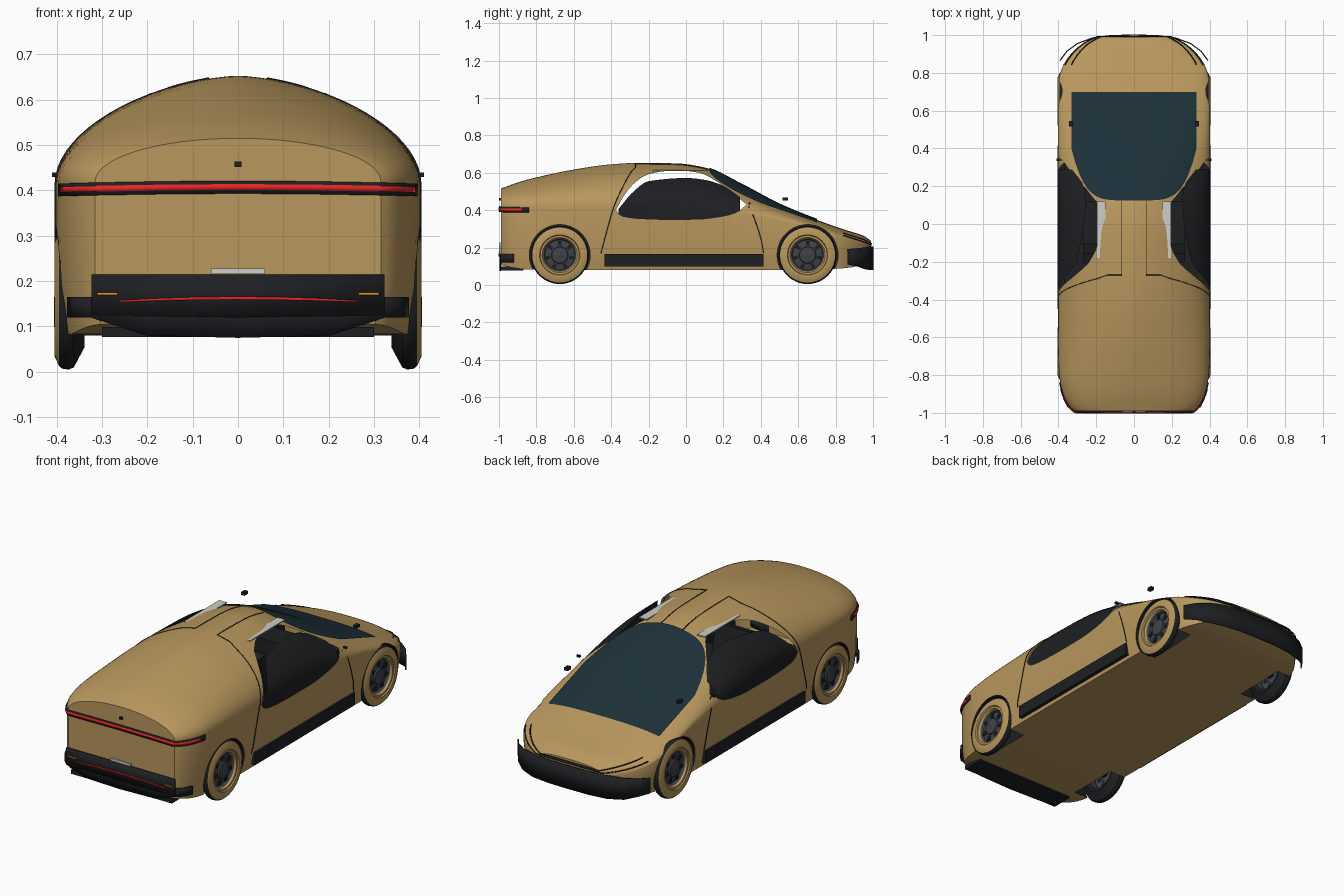
import bpy, bmesh, math

if "Cube" in bpy.data.objects:
    bpy.data.objects.remove(bpy.data.objects["Cube"])

def mat(name, r, g, b):
    m = bpy.data.materials.new(name)
    m.diffuse_color = (r, g, b, 1)
    m.use_nodes = True
    m.node_tree.nodes["Principled BSDF"].inputs["Base Color"].default_value = m.diffuse_color
    return m

GOLD = mat("gold_paint", .48, .31, .11)
DARK = mat("black_trim", .013, .014, .016)
GLASS = mat("windscreen_tint", .012, .03, .04)
RED = mat("red_light", .8, .02, .02)
AMBER = mat("amber_light", .8, .3, .02)
PALE = mat("pale_trim", .62, .62, .57)
RIM = mat("rim_grey", .05, .055, .065)

# Hull tables: y -> value
TOP = [(-.99, .515), (-.9, .548), (-.8, .575), (-.6, .617), (-.4, .645), (-.25, .653), (-.05, .65),
       (.1, .628), (.3, .535), (.5, .43), (.7, .348), (.85, .295), (.95, .263), (.99, .235)]
WID = [(-.99, .315), (-.97, .338), (-.9, .375), (-.8, .396), (-.65, .402), (.65, .402), (.76, .398),
       (.83, .38), (.9, .335), (.96, .265), (.99, .2)]
SHO = [(-.99, .42), (-.6, .415), (0, .40), (.3, .375), (.5, .345), (.65, .31), (.85, .245), (.99, .2)]
POW = [(-.99, 2), (-.6, 1.7), (-.2, 1.6), (.1, 1.6), (.3, 1.9), (.7, 2.8), (.99, 2.5)]
BOT = [(-.99, .105), (-.85, .083), (-.6, .08), (.6, .08), (.85, .09), (.99, .12)]

def val(t, y):
    """Smooth (cubic Hermite) table lookup."""
    y = min(max(y, t[0][0]), t[-1][0])
    i = next(k for k in range(len(t) - 1) if y <= t[k + 1][0])
    slope = lambda a, b: (t[b][1] - t[a][1]) / (t[b][0] - t[a][0])
    def tan(k):
        if k in (0, len(t) - 1):
            return slope(max(k - 1, 0), min(k + 1, len(t) - 1))
        a, b = slope(k - 1, k), slope(k, k + 1)
        return 0 if a * b <= 0 else 2 * a * b / (a + b)
    h = t[i + 1][0] - t[i][0]
    s = (y - t[i][0]) / h
    return ((2*s**3 - 3*s*s + 1) * t[i][1] + (s**3 - 2*s*s + s) * h * tan(i)
            + (3*s*s - 2*s**3) * t[i + 1][1] + (s**3 - s*s) * h * tan(i + 1))

def side_x(y, z):
    zs = val(SHO, y)
    if z <= zs:
        return val(WID, y) * (1 - .05 * max(0, (.2 - z) / .12))
    u = min(1, (z - zs) / (val(TOP, y) - zs))
    return val(WID, y) * (1 - u * u) ** (1 / val(POW, y))

def top_z(x, y):
    zs, s = val(SHO, y), min(1, abs(x) / val(WID, y))
    return zs + (val(TOP, y) - zs) * (1 - s ** val(POW, y)) ** .5

def make(name, verts, faces, mats, idx=0, angle=35):
    me = bpy.data.meshes.new(name)
    bm = bmesh.new()
    vs = [bm.verts.new(v) for v in verts]
    for f in faces:
        bm.faces.new([vs[i] for i in f]).material_index = idx
    bmesh.ops.recalc_face_normals(bm, faces=bm.faces)
    bm.to_mesh(me)
    bm.free()
    ob = bpy.data.objects.new(name, me)
    bpy.context.collection.objects.link(ob)
    for m in mats:
        me.materials.append(m)
    smooth(ob, angle)
    return ob

def smooth(ob, angle=35):
    bpy.ops.object.select_all(action='DESELECT')
    bpy.context.view_layer.objects.active = ob
    ob.select_set(True)
    bpy.ops.object.shade_smooth_by_angle(angle=math.radians(angle))

def grid(name, rows, m, close=False):
    n = len(rows[0])
    fs = [(r*n + c, r*n + (c+1) % n, ((r+1) % len(rows))*n + (c+1) % n, ((r+1) % len(rows))*n + c)
          for r in range(len(rows) - (not close)) for c in range(n - 1)]
    return make(name, [p for r in rows for p in r], fs, [m])

def box(name, c, s, m, rot=0):
    vs = [(x*s[0]/2, y*s[1]/2, z*s[2]/2) for x in (-1, 1) for y in (-1, 1) for z in (-1, 1)]
    ob = make(name, vs, [(0, 1, 3, 2), (4, 5, 7, 6), (0, 1, 5, 4), (2, 3, 7, 6), (0, 2, 6, 4), (1, 3, 7, 5)], [m])
    ob.location, ob.rotation_euler.x = c, rot
    return ob

def tube(name, pts, m=DARK, r=.0022):
    cu = bpy.data.curves.new(name, 'CURVE')
    cu.dimensions, cu.bevel_depth, cu.bevel_resolution = '3D', r, 1
    sp = cu.splines.new('POLY')
    sp.points.add(len(pts) - 1)
    for p, q in zip(sp.points, pts):
        p.co = (*q, 1)
    cu.materials.append(m)
    bpy.context.collection.objects.link(bpy.data.objects.new(name, cu))

def band(name, path, m, thick=.006):
    """Upright strip through (x, y, z_low, z_high) stations, mirrored about x."""
    path = [(-x, y, a, b) for x, y, a, b in reversed(path) if x > 0] + path
    ob = grid(name, [[(x, y, a), (x, y, b)] for x, y, a, b in path], m)
    ob.modifiers.new("thickness", 'SOLIDIFY').thickness = thick
    ob.modifiers["thickness"].offset = 0

def prism(name, yz, x0, x1, mats, idx):
    n = len(yz)
    fs = [tuple(range(n)), tuple(range(n, 2*n))] + [(i, (i+1) % n, n + (i+1) % n, n + i) for i in range(n)]
    ob = make(name, [(x, y, z) for x in (x0, x1) for y, z in yz], fs, mats, idx)
    ob.hide_render = True
    return ob

# Body shell lofted along y
N = 16
ys = [-.99, -.98, -.97, -.95] + [-.92 + .03 * i for i in range(62)] + [.935, .955, .975, .99]
verts = []
for y in ys:
    zb, zs, t = val(BOT, y), val(SHO, y), val(TOP, y)
    zz = [zb, zb + .03, zb + .3*(zs - zb), zb + .65*(zs - zb)] + [zs + (t - zs)*math.sin(k/N*math.pi/2) for k in range(N)]
    half = [(side_x(y, z), z) for z in zz]
    verts += [(x, y, z) for x, z in half] + [(0, y, t)] + [(-x, y, z) for x, z in reversed(half)]
n = len(verts) // len(ys)
faces = [(r*n + c, r*n + (c+1) % n, (r+1)*n + (c+1) % n, (r+1)*n + c) for r in range(len(ys) - 1) for c in range(n)]
faces += [tuple(range(n)), tuple(range(len(verts) - n, len(verts)))]
slots = [GOLD, DARK, PALE]
body = make("body_shell", verts, faces, slots)

# Wheel wells stay dark; window cut walls are removed to leave a thin shell
WHEELS = (-.675, .65)
cutters = [prism("wheel_cutter", [(wy + .163*math.cos(a*math.pi/24), .16 + .163*math.sin(a*math.pi/24)) for a in range(48)],
                 s*.29, s*.6, slots, 1) for wy in WHEELS for s in (1, -1)]
LOWER = [(-.375, .40), (-.35, .372), (-.25, .357), (-.1, .352), (.05, .353), (.2, .37), (.28, .395), (.325, .43)]
UPPER = [(-.375, .40), (-.33, .48), (-.27, .55), (-.2, .592), (-.1, .609), (0, .609), (.08, .597), (.17, .55), (.25, .49), (.325, .43)]
span = [-.375 + .7 * i / 40 for i in range(41)]
cutters.append(prism("window_cutter", [(y, val(LOWER, y)) for y in span] + [(y, val(UPPER, y)) for y in span[-2:0:-1]], -.6, .6, slots, 2))
bpy.context.view_layer.objects.active = body
for c in cutters:
    md = body.modifiers.new("cut", 'BOOLEAN')
    md.operation, md.solver, md.object = 'DIFFERENCE', 'EXACT', c
    bpy.ops.object.modifier_apply(modifier=md.name)
    bpy.data.objects.remove(c)
    bpy.context.view_layer.objects.active = body
bm = bmesh.new()
bm.from_mesh(body.data)
bmesh.ops.delete(bm, geom=[f for f in bm.faces if f.material_index == 2], context='FACES')
bm.to_mesh(body.data)
bm.free()
smooth(body)

# Windscreen
rows = []
for i in range(33):
    x = -.33 + .66 * i / 32
    y0 = .125 + .27 * abs(x / .33) ** 5
    rows.append([(x, y0 + (.7 - y0)*j/20, top_z(x, y0 + (.7 - y0)*j/20) + .006) for j in range(21)])
grid("windscreen", rows, GLASS)

# Paired side parts
GTOP = [(-.362, .405), (-.28, .50), (-.2, .555), (0, .572), (.1, .562), (.2, .53), (.288, .47)]
for s, side in ((1, "right"), (-1, "left")):
    rows = []
    for i in range(29):
        y = -.362 + .65 * i / 28
        a, b = val(LOWER, y) - .004, val(GTOP, y)
        rows.append([(s*(side_x(y, a + (b-a)*j/12) + .001), y, a + (b-a)*j/12) for j in range(13)])
    grid(side + "_window", rows, DARK)
    box(side + "_sill", (s*.388, -.01, .132), (.035, .85, .066), DARK)
    box(side + "_mirror", (s*.333, .53, .46), (.02, .03, .016), DARK)
    box(side + "_window_tip", (s*.4, .34, .435), (.02, .012, .01), DARK)
    box(side + "_roof_trim", (s*.173, -.03, .612), (.045, .3, .006), PALE)
    box(side + "_seat_cushion", (s*.17, 0, .33), (.2, .24, .06), DARK)
    box(side + "_seat_back", (s*.17, -.15, .43), (.2, .05, .24), DARK, .25)
    box(side + "_amber_light", (s*.288, -1, .172), (.045, .006, .005), AMBER)
    rear = [(-.455, .17), (-.42, .3), (-.385, .42), (-.35, .5), (-.32, .56), (-.29, .61)]
    fine = [rear[0][0] + .165*i/20 for i in range(21)]
    pts = [(s*(side_x(y, val(rear, y)) + .001), y, val(rear, y)) for y in fine]
    pts += [(s*x, -.27, top_z(x, -.27) + .001) for x in (.14, .1, .065)]
    pts += [(s*.065, y, top_z(.065, y) + .001) for y in (-.2, -.1, 0, .06, .12)]
    tube(side + "_door_seam", pts)
    tube(side + "_front_door_seam", [(s*(side_x(y, z) + .001), y, z) for y, z in
         [(.415, .17), (.405, .23), (.385, .3), (.36, .37), (.335, .42)]])

    # Wheels: revolved sidewall, tread and rim
    for wy, end in zip(WHEELS, ("rear", "front")):
        for part, prof, m in (
                ("sidewall", [(.388, .088), (.398, .094), (.398, .104), (.404, .108), (.405, .125), (.395, .147)], GOLD),
                ("tread", [(.395, .147), (.388, .153), (.373, .155), (.362, .15), (.338, .105), (.345, .088)], DARK),
                ("rim", [(.345, .088), (.388, .088), (.375, .08), (.382, .045), (.39, .042), (.392, .018), (.395, .001)], RIM)):
            grid(f"{end}_{side}_{part}", [[(s*x, wy + r*math.cos(a*math.pi/24), .16 + r*math.sin(a*math.pi/24))
                 for x, r in prof] for a in range(48)], m, True)
        for k in range(7):
            a = k * math.tau / 7
            slot = box(f"{end}_{side}_rim_slot", (s*.381, wy - .063*math.sin(a), .16 + .063*math.cos(a)), (.008, .018, .024), DARK, a)
        box(f"{end}_{side}_axle", (s*.32, wy, .16), (.11, .03, .03), DARK)

# Cabin
box("cabin_floor", (0, -.02, .3), (.74, .72, .01), DARK)
box("dashboard", (0, .36, .34), (.64, .14, .08), DARK)

# Wraparound tail light
wrap = [(0, -.996), (.15, -.996), (.31, -.994)] + [(val(WID, y) + .003, y) for y in (-.985, -.97, -.94, -.9, -.87, -.84)]
drop = lambda x: -.006 * (x / .4) ** 2
band("tail_light_surround", [(x, y, .393 + drop(x), .421 + drop(x)) for x, y in wrap], DARK)
band("tail_light", [(x + .002, y - .003, .401 + drop(x), .414 + drop(x)) if x else (0, y - .003, .401, .414) for x, y in wrap[:-1]], RED)
box("rear_camera", (0, -.993, .458), (.016, .014, .012), DARK)

# Rear bumper
band("rear_bumper", [(0, -.995, .12, .215), (.323, -.995, .125, .215)], DARK)
band("rear_bumper_lower", [(0, -.993, .075, .165), (.2, -.993, .08, .165), (.325, -.99, .12, .165), (.352, -.965, .12, .165), (.375, -.92, .12, .165)], DARK)
band("reflector_strip", [(x, -1, .159 - .08*x*x, .166 - .12*x*x) for x in (0, .09, .18, .265)], RED, .004)
box("plate_lamp", (0, -.995, .222), (.12, .008, .012), PALE)
box("rear_diffuser", (0, -.93, .088), (.6, .12, .022), DARK)

# Front bumper and headlight lines
band("front_bumper", [(0, 1, .08, .205), (.12, .998, .08, .205), (.22, .985, .08, .205), (.3, .955, .085, .2),
                      (.355, .915, .1, .196), (.392, .865, .11, .192)], DARK)
for u in (.3, .55):
    half = []
    for y in (.84, .87, .9, .93, .955, .975, .99):
        z = val(SHO, y) + u * (val(TOP, y) - val(SHO, y))
        half.append((side_x(y, z) + .003, y + .002, z + .002))
    tube("headlight_line", half + [(-x, y, z) for x, y, z in reversed(half)], DARK, .003)
